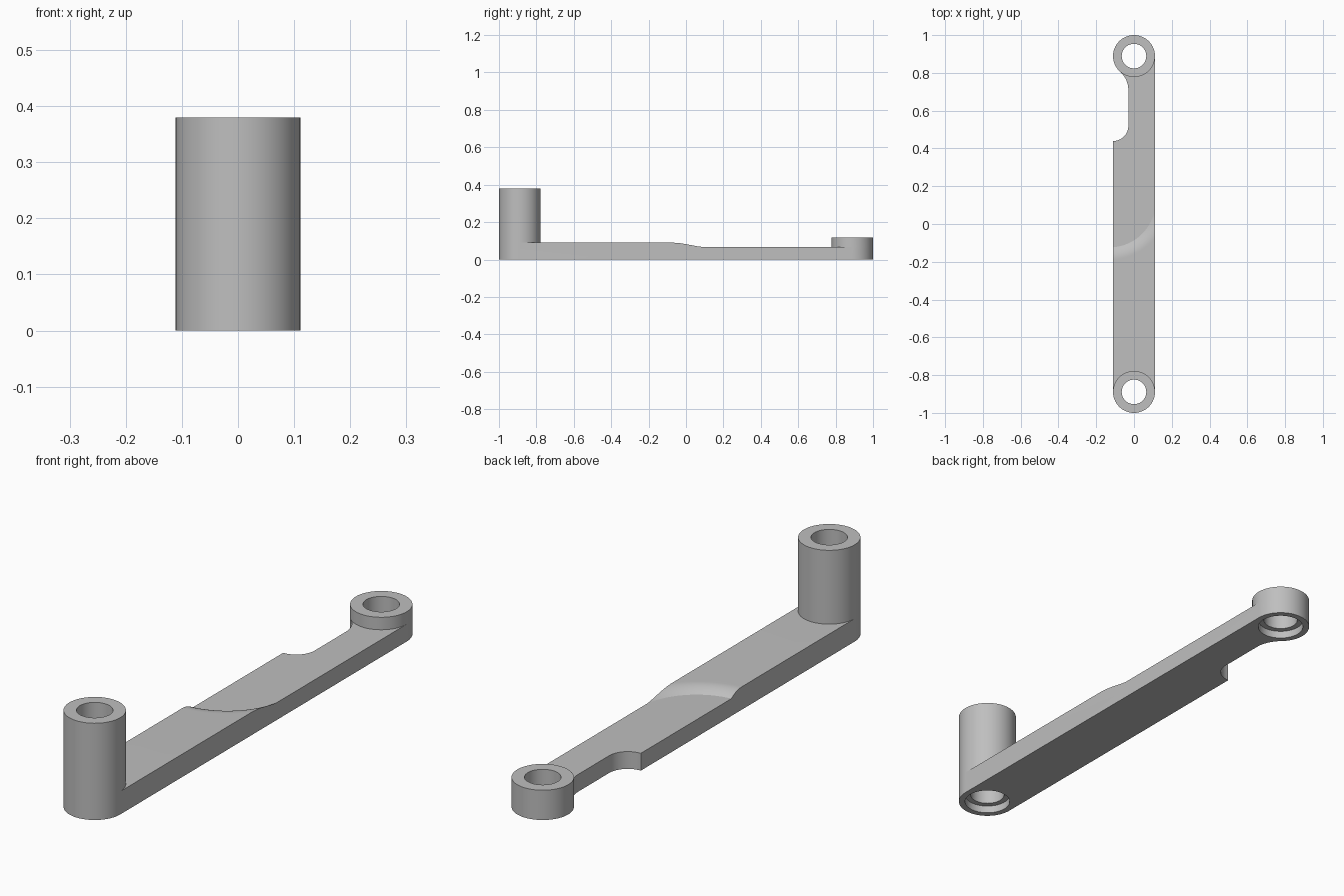
import bpy
import bmesh
from math import sin, cos, radians, sqrt

if "Cube" in bpy.data.objects:
    bpy.data.objects.remove(bpy.data.objects["Cube"], do_unlink=True)

R = 0.111            # outer radius of both ends
END = 1 - R          # distance of the end centres from the middle
BAR, THIN, POST, BOSS = 0.09, 0.068, 0.38, 0.117

grey = bpy.data.materials.new("plain grey")
grey.use_nodes = True
colour = (0.52, 0.52, 0.52, 1)
grey.diffuse_color = colour
grey.node_tree.nodes["Principled BSDF"].inputs["Base Color"].default_value = colour


def arc(cx, cy, r, start, stop, steps):
    angles = [radians(start + (stop - start) * i / steps) for i in range(steps + 1)]
    return [(cx + r * cos(a), cy + r * sin(a)) for a in angles]


def circle(cx, cy, r, steps=64):
    return arc(cx, cy, r, 0, 360, steps)[:-1]


def loft(name, layers):
    """Closed solid through (outline, height) layers with equal point counts."""
    bm = bmesh.new()
    rings = [[bm.verts.new((x, y, z)) for x, y in outline] for outline, z in layers]
    n = len(rings[0])
    bm.faces.new(rings[0][::-1])
    bm.faces.new(rings[-1])
    for low, high in zip(rings, rings[1:]):
        for i in range(n):
            j = (i + 1) % n
            bm.faces.new((low[i], low[j], high[j], high[i]))
    bmesh.ops.recalc_face_normals(bm, faces=bm.faces)
    mesh = bpy.data.meshes.new(name)
    bm.to_mesh(mesh)
    bm.free()
    mesh.materials.append(grey)
    obj = bpy.data.objects.new(name, mesh)
    bpy.context.collection.objects.link(obj)
    return obj


def combine(target, tool, operation):
    tool.hide_render = True
    mod = target.modifiers.new(operation, "BOOLEAN")
    mod.operation, mod.object, mod.solver = operation, tool, "EXACT"
    bpy.context.view_layer.objects.active = target
    bpy.ops.object.modifier_apply(modifier=mod.name)
    bpy.data.objects.remove(tool, do_unlink=True)


# Flat bar with rounded ends and a side notch
outline = (arc(0, -END, R, 180, 360, 32)
           + arc(0, END, R, 0, 225, 40)
           + arc(-0.157, 0.71, 0.127, 48, 0, 14)
           + arc(-R, 0.52, 0.081, 0, -90, 16))
arm = loft("link_arm", [(outline, 0), (outline, BAR)])

# Thinner rear half, starting at a curved, rounded step
cx, cy, inner, width = -0.13, 0.12, 0.244, 0.065
drop = BAR - THIN
fillet = (width ** 2 + drop ** 2) / (2 * drop)
step = []
for i in range(9):
    t = width * i / 8
    z = BAR - fillet + sqrt(fillet ** 2 - (width - t) ** 2)
    step.append((circle(cx, cy, inner + t, 128), z))
step.append((circle(cx, cy, inner + width, 128), 0.2))
combine(arm, loft("step_cutter", step), "DIFFERENCE")
box = [(-0.3, cy), (0.3, cy), (0.3, 1.2), (-0.3, 1.2)]
combine(arm, loft("thin_cutter", [(box, THIN), (box, 0.2)]), "DIFFERENCE")

# Tall front post and short rear boss, each with a counterbored hole
for name, y, top in (("front_post", -END, POST), ("rear_boss", END, BOSS)):
    rim = circle(0, y, R)
    combine(arm, loft(name, [(rim, 0), (rim, top)]), "UNION")
    wide, narrow = circle(0, y, 0.087), circle(0, y, 0.065)
    bore = [(wide, -0.1), (wide, 0.03), (narrow, 0.03), (narrow, 0.6)]
    combine(arm, loft("bore_cutter", bore), "DIFFERENCE")

bpy.ops.object.select_all(action="DESELECT")
arm.select_set(True)
bpy.context.view_layer.objects.active = arm
bpy.ops.object.shade_smooth_by_angle(angle=radians(20))
